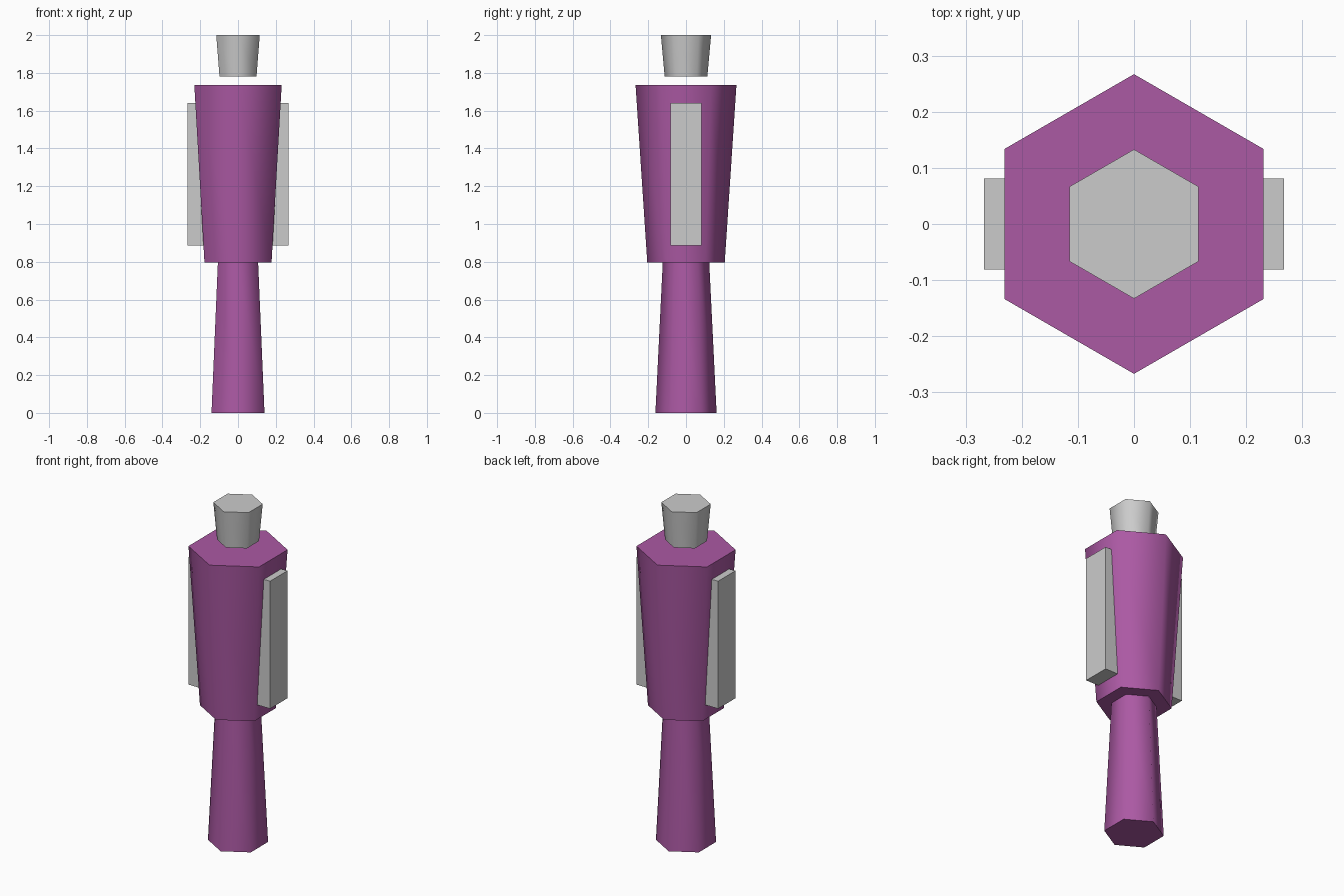
import bpy
import math

if "Cube" in bpy.data.objects:
    bpy.data.objects.remove(bpy.data.objects["Cube"])

purple = bpy.data.materials.new("purple")
purple.diffuse_color = (0.41, 0.1, 0.37, 1)
purple.use_nodes = True
purple.node_tree.nodes["Principled BSDF"].inputs["Base Color"].default_value = purple.diffuse_color


def hex_taper(name, r_bottom, r_top, z0, z1, material=None):
    """Six-sided tapered column, corners pointing along y."""
    bpy.ops.mesh.primitive_cone_add(vertices=6, radius1=r_bottom, radius2=r_top,
                                    depth=z1 - z0, location=(0, 0, (z0 + z1) / 2))
    obj = bpy.context.object
    obj.name = name
    # soft sides, crisp caps
    bpy.ops.object.shade_smooth_by_angle(angle=math.radians(70))
    if material:
        obj.data.materials.append(material)
    return obj


# Legs, torso and floating head
hex_taper("legs", 0.162, 0.123, 0.0, 0.797, purple)
hex_taper("torso", 0.205, 0.267, 0.795, 1.735, purple)
hex_taper("head", 0.113, 0.133, 1.78, 2.0)

# Straight box arms, partly sunk into the torso sides
for side, label in ((-1, "left"), (1, "right")):
    bpy.ops.mesh.primitive_cube_add(size=1, location=(side * 0.2, 0, 1.2625))
    arm = bpy.context.object
    arm.name = label + "_arm"
    arm.scale = (0.134, 0.162, 0.755)
